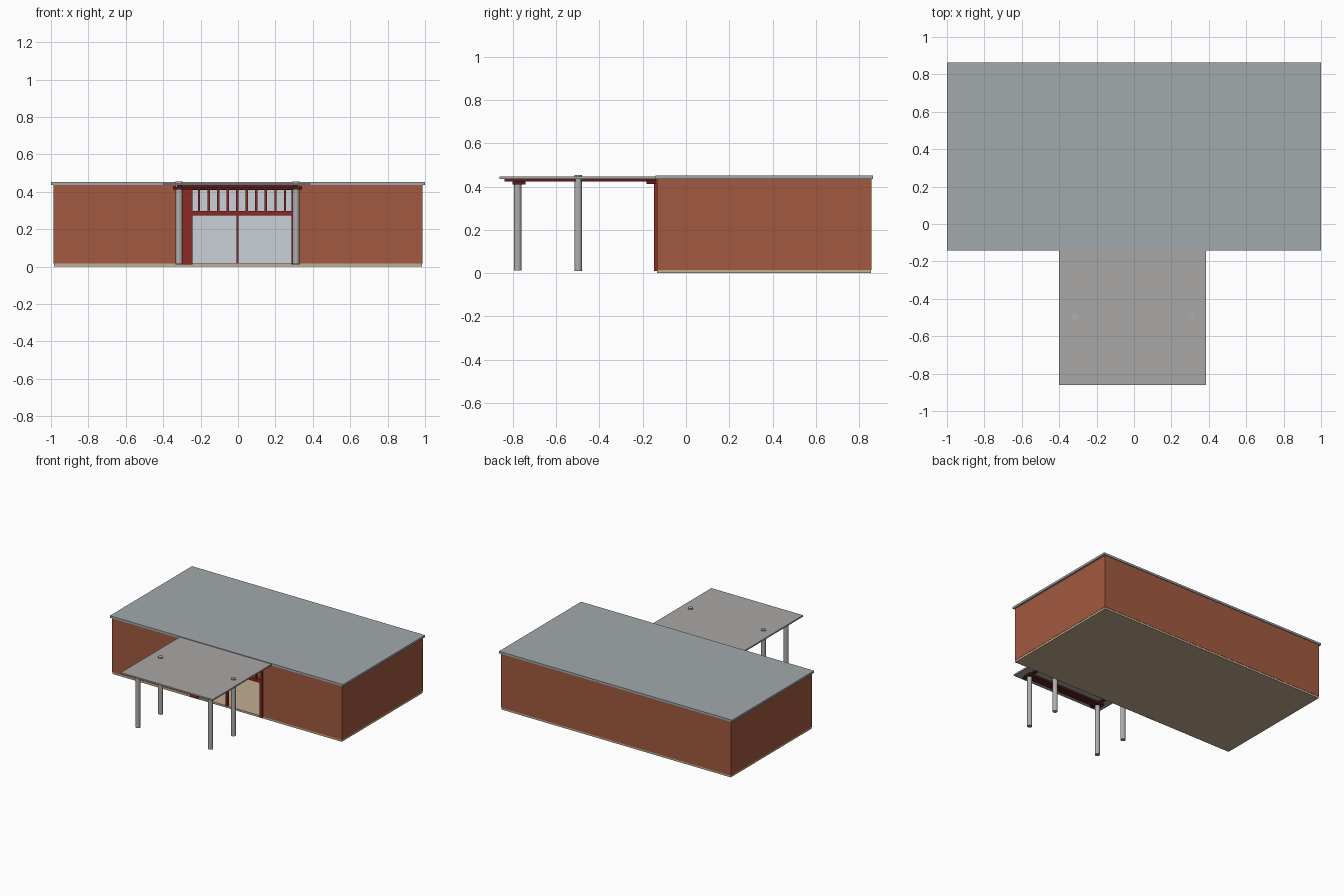
import bpy, bmesh, math

if "Cube" in bpy.data.objects:
    bpy.data.objects.remove(bpy.data.objects["Cube"])


def material(name, rgb):
    m = bpy.data.materials.new(name)
    m.diffuse_color = (*rgb, 1)
    m.use_nodes = True
    m.node_tree.nodes["Principled BSDF"].inputs["Base Color"].default_value = m.diffuse_color
    return m


BRICK = material("brick", (0.36, 0.10, 0.05))
RED = material("red_frame", (0.26, 0.022, 0.018))
DARK_RED = material("dark_red_beam", (0.10, 0.012, 0.012))
ROOF = material("roof_sheet", (0.36, 0.40, 0.41))
CANOPY = material("canopy_concrete", (0.40, 0.39, 0.38))
STEEL = material("column_grey", (0.42, 0.42, 0.42))
FLOOR = material("floor_beige", (0.55, 0.42, 0.28))
LINING = material("interior_lining", (0.60, 0.64, 0.69))


def finish(name, bm, mat):
    bmesh.ops.recalc_face_normals(bm, faces=bm.faces)
    me = bpy.data.meshes.new(name)
    bm.to_mesh(me)
    bm.free()
    me.materials.append(mat)
    ob = bpy.data.objects.new(name, me)
    bpy.context.collection.objects.link(ob)
    return ob


def box(name, x0, x1, y0, y1, z0, z1, mat):
    bm = bmesh.new()
    bmesh.ops.create_cube(bm, size=1)
    for v in bm.verts:
        v.co.x = x1 if v.co.x > 0 else x0
        v.co.y = y1 if v.co.y > 0 else y0
        v.co.z = z1 if v.co.z > 0 else z0
    return finish(name, bm, mat)


def column(name, x, y, z0, z1, r=0.018):
    bpy.ops.mesh.primitive_cylinder_add(vertices=24, radius=r, depth=z1 - z0,
                                        location=(x, y, (z0 + z1) / 2))
    ob = bpy.context.object
    ob.name = name
    ob.data.materials.append(STEEL)
    bpy.ops.object.shade_smooth_by_angle(angle=math.radians(40))


# Brick walls: one footprint with a gap for the entrance, extruded up
T = 0.015
X, Y0, Y1, GAP = 0.986, -0.135, 0.858, 0.305
half = [(GAP, Y0), (X, Y0), (X, Y1)]
inner = [(X - T, Y1 - T), (X - T, Y0 + T), (GAP, Y0 + T)]
outline = (half + [(-x, y) for x, y in reversed(half)]
           + [(-x, y) for x, y in reversed(inner)] + inner)
bm = bmesh.new()
face = bm.faces.new([bm.verts.new((x, y, 0.015)) for x, y in outline])
top = bmesh.ops.extrude_face_region(bm, geom=[face])["geom"]
bmesh.ops.translate(bm, vec=(0, 0, 0.421),
                    verts=[g for g in top if isinstance(g, bmesh.types.BMVert)])
finish("brick_walls", bm, BRICK)

# Floor, back wall lining and roofs
box("floor_slab", -X + 0.002, X - 0.002, Y0 + 0.002, Y1 - 0.002, 0, 0.015, FLOOR)
box("back_wall_lining", -X + T, X - T, Y1 - T - 0.004, Y1 - T - 0.001, 0.015, 0.435, LINING)
box("main_roof", -1, 1, -0.142, 0.864, 0.435, 0.451, ROOF)
box("canopy_roof", -0.401, 0.386, -0.862, -0.142, 0.435, 0.446, CANOPY)

# Canopy beams
for side, x in (("left", -0.315), ("right", 0.31)):
    box(f"canopy_side_beam_{side}", x - 0.012, x + 0.012, -0.838, -0.14, 0.424, 0.436, DARK_RED)
    column(f"front_column_{side}", x, -0.778, 0.013, 0.412)
    column(f"middle_column_{side}", x, -0.498, 0.01, 0.454)
box("canopy_front_beam", -0.347, 0.342, -0.803, -0.742, 0.411, 0.425, DARK_RED)
box("canopy_back_beam", -0.347, 0.342, -0.183, -0.14, 0.413, 0.428, DARK_RED)
for i in range(3):
    y = -0.64 + i * 0.14
    box(f"canopy_cross_beam_{i + 1}", -0.31, 0.305, y - 0.008, y + 0.008, 0.426, 0.436, DARK_RED)

# Entrance frame
FY0, FY1 = -0.147, -0.115
box("entrance_left_panel", -0.307, -0.243, FY0, FY1, 0.01, 0.435, RED)
box("entrance_right_post", 0.286, 0.307, FY0, FY1, 0.01, 0.435, RED)
box("transom_rail", -0.243, 0.286, FY0 + 0.004, FY1, 0.274, 0.297, RED)
box("entrance_head", -0.243, 0.286, FY0 + 0.004, FY1, 0.408, 0.435, RED)
box("door_mullion", -0.008, 0.004, FY0 + 0.006, FY1, 0.015, 0.274, RED)

# Transom bars
for i in range(10):
    x = -0.208 + i * 0.051
    box(f"transom_bar_{i + 1}", x - 0.006, x + 0.006, FY0 + 0.006, FY1, 0.297, 0.408, RED)
